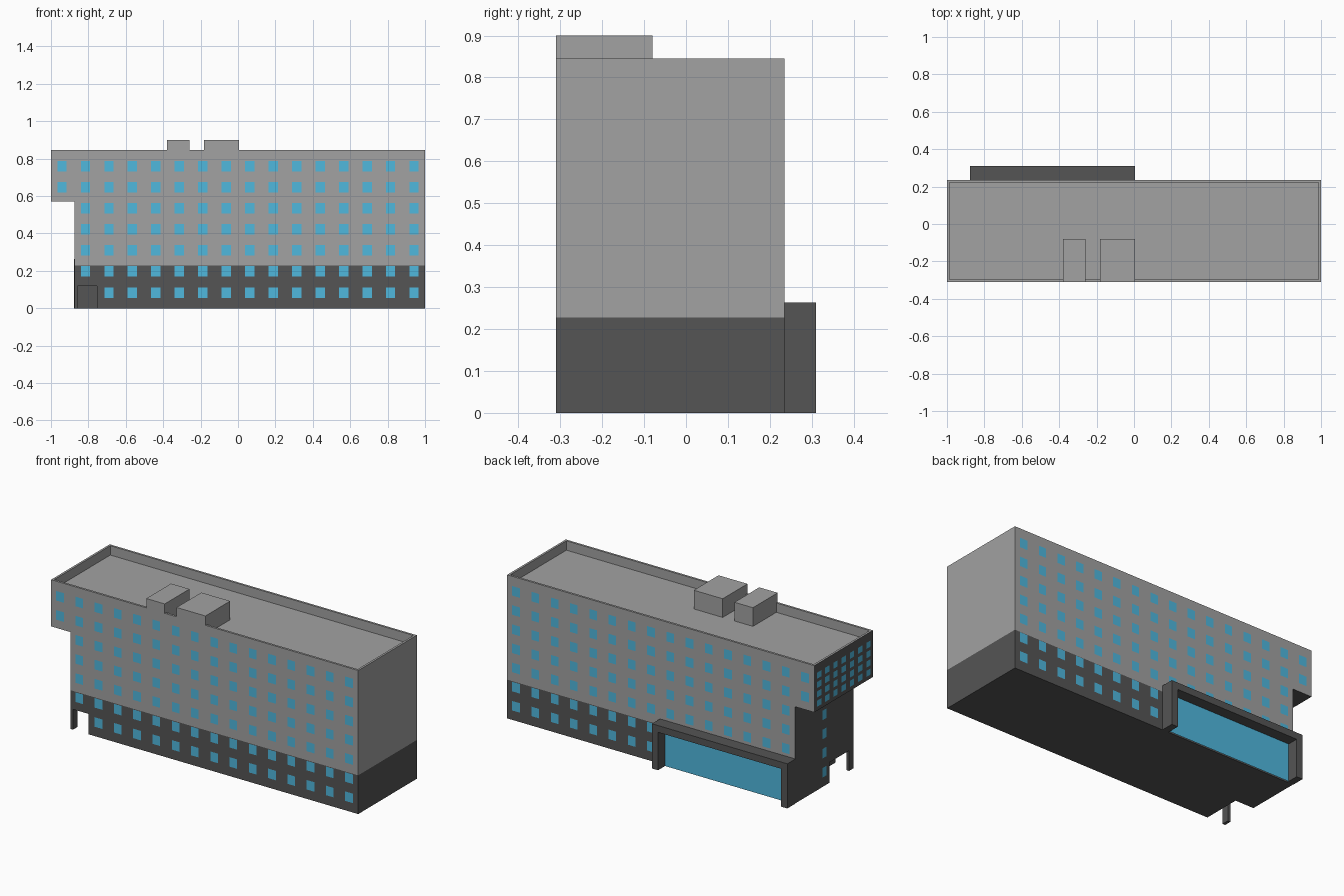
import bpy, bmesh
from mathutils import Vector

if "Cube" in bpy.data.objects:
    bpy.data.objects.remove(bpy.data.objects["Cube"])


def material(name, rgb):
    m = bpy.data.materials.new(name)
    m.diffuse_color = (*rgb, 1)
    m.use_nodes = True
    m.node_tree.nodes["Principled BSDF"].inputs["Base Color"].default_value = m.diffuse_color
    return m


LIGHT = material("light_grey", (0.36, 0.36, 0.36))
DARK = material("dark_grey", (0.09, 0.09, 0.09))
GLASS = material("blue_glass", (0.08, 0.48, 0.73))


def finish(name, bm, *mats):
    me = bpy.data.meshes.new(name)
    bm.normal_update()
    bm.to_mesh(me)
    bm.free()
    for m in mats:
        me.materials.append(m)
    ob = bpy.data.objects.new(name, me)
    bpy.context.collection.objects.link(ob)
    return ob


def prism(profile, y0, y1):
    """Front (x, z) profile pulled along y."""
    bm = bmesh.new()
    face = bm.faces.new([bm.verts.new((x, y0, z)) for x, z in profile])
    ext = bmesh.ops.extrude_face_region(bm, geom=[face])["geom"]
    bmesh.ops.translate(bm, vec=(0, y1 - y0, 0),
                        verts=[g for g in ext if isinstance(g, bmesh.types.BMVert)])
    bmesh.ops.recalc_face_normals(bm, faces=bm.faces)
    return bm


def box(name, x, y, z, mat):
    profile = [(x[0], z[0]), (x[1], z[0]), (x[1], z[1]), (x[0], z[1])]
    return finish(name, prism(profile, *y), mat)


def panels(name, centres, across, w, h):
    """Flat panes at the centres; across is the width direction seen from outside."""
    bm = bmesh.new()
    a, up = Vector(across) * w / 2, Vector((0, 0, h / 2))
    for c in map(Vector, centres):
        bm.faces.new([bm.verts.new(c + p) for p in (-a - up, a - up, a + up, up - a)])
    return finish(name, bm, GLASS)


YF, YB = -0.31, 0.235        # main walls
XL, TOP, BASE = -0.875, 0.845, 0.228
RECESS_Y = -0.083

# Upper storeys with overhang, sunken roof inside a parapet
bm = prism([(XL, BASE), (1, BASE), (1, TOP), (-1, TOP), (-1, 0.57), (XL, 0.57)], YF, YB)
roof = [f for f in bm.faces if f.normal.z > 0.9 and f.calc_center_median().z > 0.8]
bmesh.ops.inset_individual(bm, faces=roof, thickness=0.018)
inner = bmesh.ops.extrude_discrete_faces(bm, faces=roof)["faces"]
bmesh.ops.translate(bm, vec=(0, 0, 0.79 - TOP), verts=inner[0].verts)
bm.normal_update()
for f in bm.faces:
    c = f.calc_center_median()
    left_wall = f.normal.x < -0.9 and c.x < -0.8
    soffit = f.normal.z < -0.9 and c.z > 0.5
    f.material_index = int(left_wall or soffit)
finish("upper_storeys", bm, LIGHT, DARK)

# Dark base with an open corner entrance
base = box("base_storeys", (XL, 1), (YF, YB), (0, BASE), DARK)
cutter = box("entrance_cutter", (-1, -0.755), (-0.5, RECESS_Y), (-0.1, 0.12), DARK)
cutter.hide_render = True
cutter.hide_viewport = True
cut = base.modifiers.new("entrance", "BOOLEAN")
cut.operation = "DIFFERENCE"
cut.solver = "EXACT"
cut.object = cutter
box("entrance_column", (XL, -0.858), (YF, YF + 0.042), (0, 0.12), DARK)

# Rooftop plant rooms
box("roof_room_small", (-0.38, -0.26), (YF, -0.08), (0.79, 0.9), LIGHT)
box("roof_room_large", (-0.183, 0.005), (YF, -0.08), (0.79, 0.9), LIGHT)

# Glazed rear portal
x0, x1, h, t = -0.877, 0.005, 0.263, 0.04
finish("rear_portal", prism([(x0, 0), (x0 + t, 0), (x0 + t, h - t), (x1 - t, h - t),
                             (x1 - t, 0), (x1, 0), (x1, h), (x0, h)], YB, 0.31), DARK)
panels("rear_glazing", [((x0 + x1) / 2, YB + 0.01, (h - t) / 2)], (-1, 0, 0),
       x1 - x0 - 2 * t, h - t)

# Window grids
EPS = 0.0015
cols = [-0.941 + 0.12547 * i for i in range(16)]
rows = [0.084 + 0.1127 * j for j in range(7)]
front_start = [2, 1, 1, 1, 1, 0, 0]
back_start = [8, 8, 1, 1, 1, 0, 0]
panels("front_windows", [(x, YF - EPS, z) for z, s in zip(rows, front_start)
                         for x in cols[s:]], (1, 0, 0), 0.05, 0.056)
panels("back_windows", [(x, YB + EPS, z) for z, s in zip(rows, back_start)
                        for x in cols[s:]], (-1, 0, 0), 0.05, 0.056)
panels("left_stair_windows", [(XL - EPS, -0.037, z) for z in rows[:5]],
       (0, -1, 0), 0.04, 0.056)
panels("left_upper_windows", [(-1 - EPS, -0.0375 + 0.0765 * i, 0.612 + 0.055 * j)
                              for i in range(-3, 4) for j in range(4)],
       (0, -1, 0), 0.04, 0.036)
